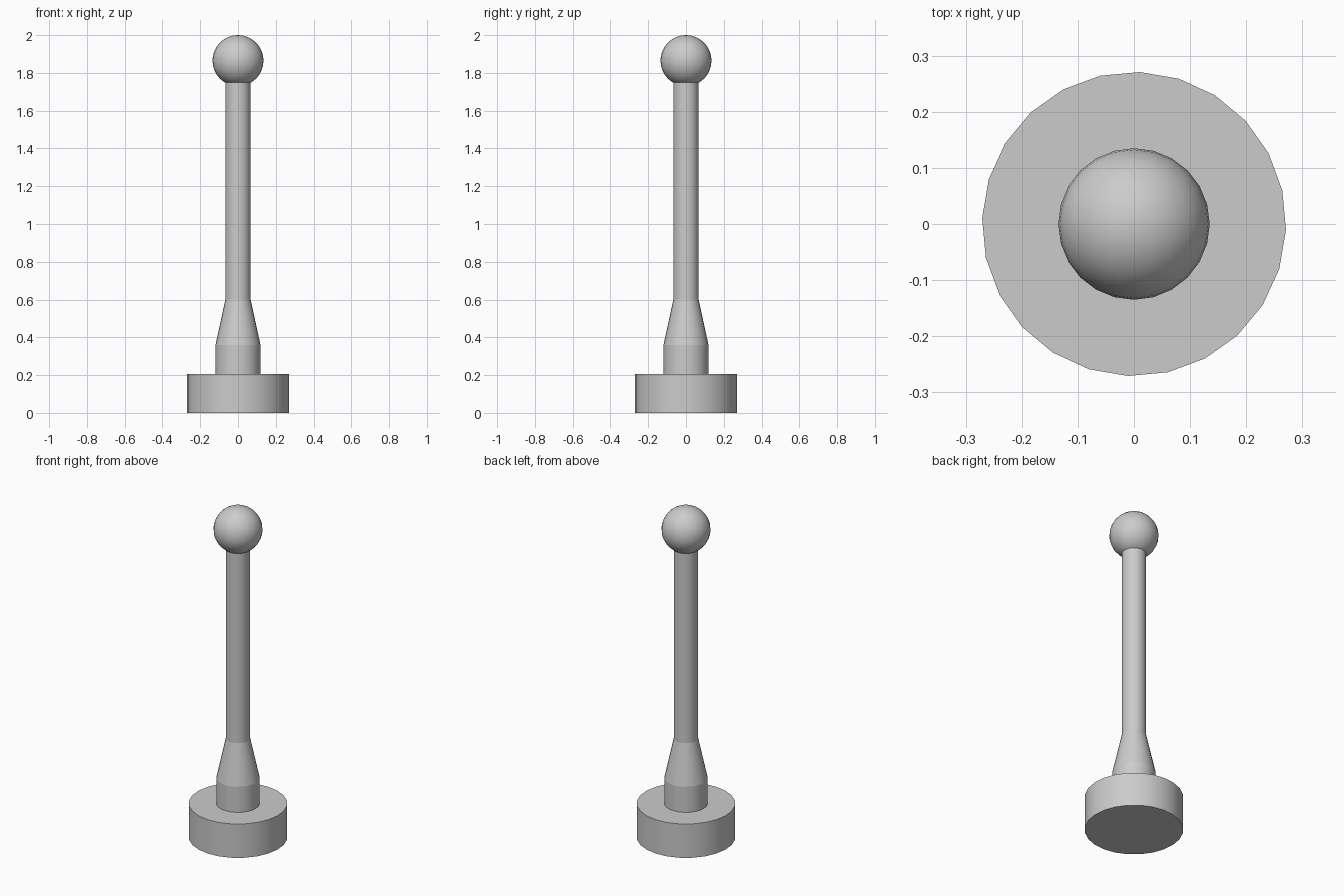
import bpy
import math

cube = bpy.data.objects.get("Cube")
if cube:
    bpy.data.objects.remove(cube, do_unlink=True)

SIDES = 24

grey = bpy.data.materials.new("plain_grey")
grey.use_nodes = True
grey.diffuse_color = (0.6, 0.6, 0.6, 1)
grey.node_tree.nodes["Principled BSDF"].inputs["Base Color"].default_value = (0.6, 0.6, 0.6, 1)


def finish(name):
    """Name, colour and smooth the newest part."""
    part = bpy.context.object
    part.name = name
    part.data.materials.append(grey)
    bpy.ops.object.shade_smooth_by_angle(angle=math.radians(30))


def tapered(name, bottom, top, r_bottom, r_top, turn=0):
    bpy.ops.mesh.primitive_cone_add(
        vertices=SIDES, radius1=r_bottom, radius2=r_top, depth=top - bottom,
        location=(0, 0, (bottom + top) / 2), rotation=(0, 0, turn))
    finish(name)


# Base disc, collar, flared neck and shaft
tapered("base", 0, 0.205, 0.271, 0.271, math.radians(-2.2))
tapered("collar", 0.2, 0.36, 0.119, 0.119)
tapered("neck", 0.36, 0.6, 0.119, 0.067)
tapered("shaft", 0.6, 1.76, 0.067, 0.067)

# Ball on top
bpy.ops.mesh.primitive_uv_sphere_add(
    segments=SIDES, ring_count=16, radius=0.135, location=(0, 0, 1.865))
finish("ball")
